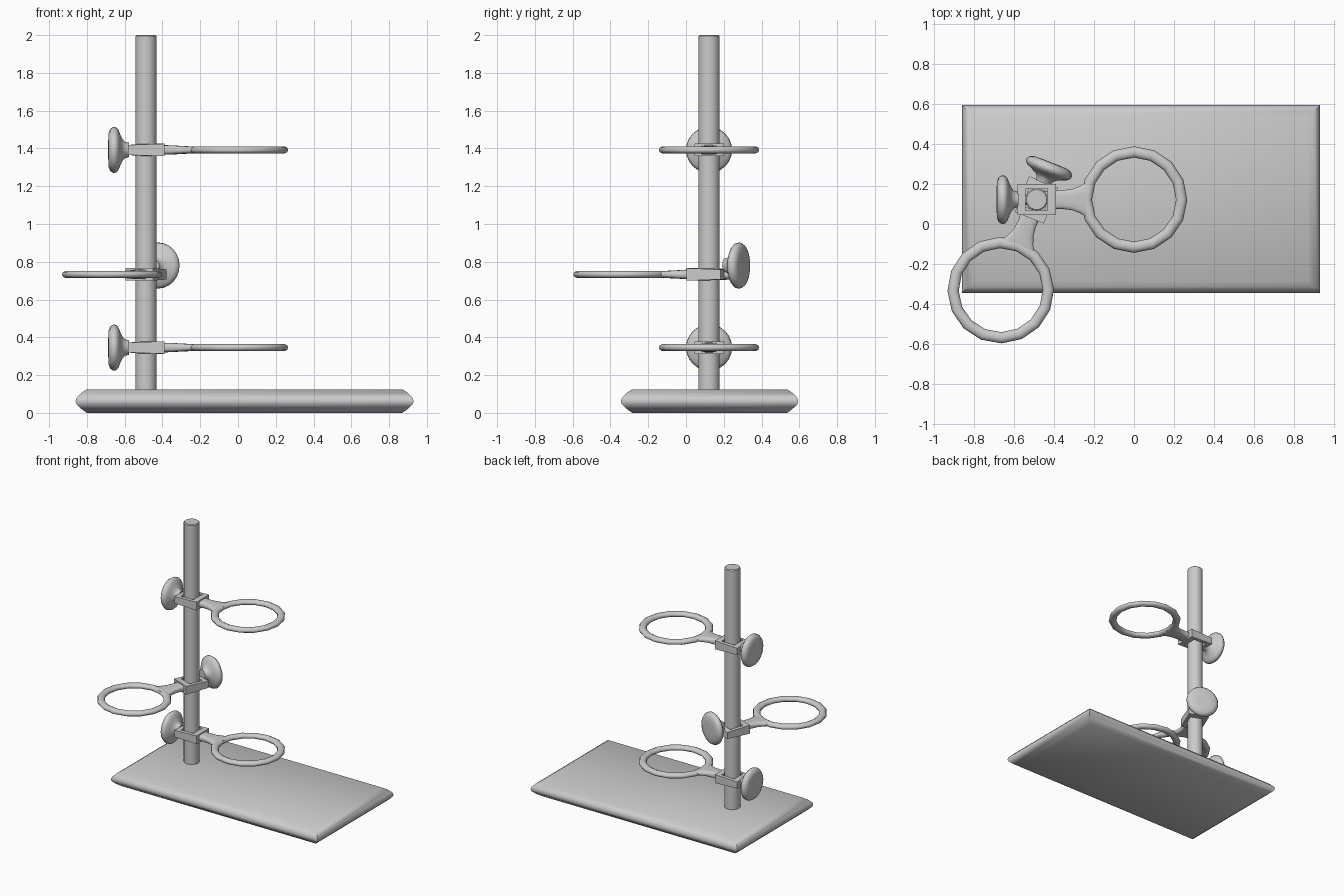
import bpy, bmesh
from math import sin, cos, pi, radians, copysign
from mathutils import Matrix, Vector

if "Cube" in bpy.data.objects:
    bpy.data.objects.remove(bpy.data.objects["Cube"])

ROD = Vector((-0.487, 0.122, 0))


def finish(name, bm, matrix=Matrix(), angle=40):
    bmesh.ops.recalc_face_normals(bm, faces=bm.faces[:])
    me = bpy.data.meshes.new(name)
    bm.to_mesh(me)
    bm.free()
    ob = bpy.data.objects.new(name, me)
    bpy.context.collection.objects.link(ob)
    ob.matrix_world = matrix
    bpy.ops.object.select_all(action='DESELECT')
    ob.select_set(True)
    bpy.context.view_layer.objects.active = ob
    bpy.ops.object.shade_smooth_by_angle(angle=radians(angle))
    return ob


def loft(sections, caps=True, closed=False):
    """Skin a row of equal-length point loops."""
    bm = bmesh.new()
    loops = [[bm.verts.new(p) for p in s] for s in sections]
    pairs = list(zip(loops, loops[1:]))
    if closed:
        pairs.append((loops[-1], loops[0]))
    for a, b in pairs:
        n = len(a)
        for i in range(n):
            bm.faces.new((a[i], a[(i + 1) % n], b[(i + 1) % n], b[i]))
    if caps and not closed:
        bm.faces.new(loops[0])
        bm.faces.new(loops[-1])
    return bm


def lathe_x(profile, n=24):
    return loft([[(x, r * cos(2 * pi * i / n), r * sin(2 * pi * i / n)) for i in range(n)]
                 for x, r in profile])


def rounded(x, hy, hz, n=16):
    """Rounded-box cross-section across the arm."""
    pts = []
    for i in range(n):
        a = 2 * pi * (i + 0.5) / n
        pts.append((x, hy * copysign(abs(cos(a)) ** 0.6, cos(a)),
                    hz * copysign(abs(sin(a)) ** 0.6, sin(a))))
    return pts


# Base slab with rounded rim
base = []
for z, d in [(0, .06), (.02, .032), (.045, .006), (.062, 0), (.08, .006), (.105, .03), (.125, .06)]:
    x0, x1, y0, y1 = -.86 + d, .93 - d, -.345 + d, .595 - d
    base.append([(x0, y0, z), (x1, y0, z), (x1, y1, z), (x0, y1, z)])
finish("base", loft(base), angle=50)

# Upright rod
rod = loft([[(r * cos(2 * pi * i / 24), r * sin(2 * pi * i / 24), z) for i in range(24)]
            for z, r in [(.08, .056), (1.994, .056), (2.0, .05)]])
finish("rod", rod, Matrix.Translation(ROD))


def clamp(label, z, yaw, knob_lift=0):
    m = Matrix.Translation(ROD + Vector((0, 0, z))) @ Matrix.Rotation(radians(yaw), 4, 'Z')

    # Support ring with oval section
    ring = []
    for i in range(16):
        a = 2 * pi * i / 16
        ring.append([((.238 + .028 * cos(b)) * cos(a) + .487,
                      (.238 + .028 * cos(b)) * sin(a), .02 * sin(b))
                     for b in [2 * pi * k / 10 for k in range(10)]])
    finish(label + "_ring", loft(ring, closed=True), m, 60)

    # Flared arm joining clamp to ring
    arm = [(.08, .05, .026), (.13, .047, .025), (.18, .054, .022),
           (.22, .07, .02), (.25, .09, .018), (.272, .105, .014)]
    finish(label + "_arm", loft([rounded(*s) for s in arm]), m, 60)

    # Square collar around the rod
    def square(x0, x1, hy, zl, zr):
        return [(x0, -hy, zl), (x1, -hy, zr), (x1, hy, zr), (x0, hy, zl)]
    collar = loft([square(-.095, .098, .078, -.026, -.033),
                   square(-.095, .098, .078, .026, .033),
                   square(-.055, .055, .055, .03, .033),
                   square(-.055, .055, .055, -.03, -.033)], closed=True)
    finish(label + "_collar", collar, m, 30)

    # Thumbscrew knob and its shank
    up = m @ Matrix.Translation((0, 0, knob_lift))
    knob = [(-.2, .05), (-.198, .09), (-.19, .111), (-.174, .122), (-.158, .12), (-.146, .106),
            (-.136, .082), (-.124, .057), (-.112, .044), (-.09, .038)]
    finish(label + "_knob", lathe_x(knob), up, 60)
    finish(label + "_screw", lathe_x([(-.14, .026), (-.045, .026)], 16), m)


clamp("upper", 1.392, 0)
clamp("middle", .733, -111.6, .047)
clamp("lower", .346, 0)
